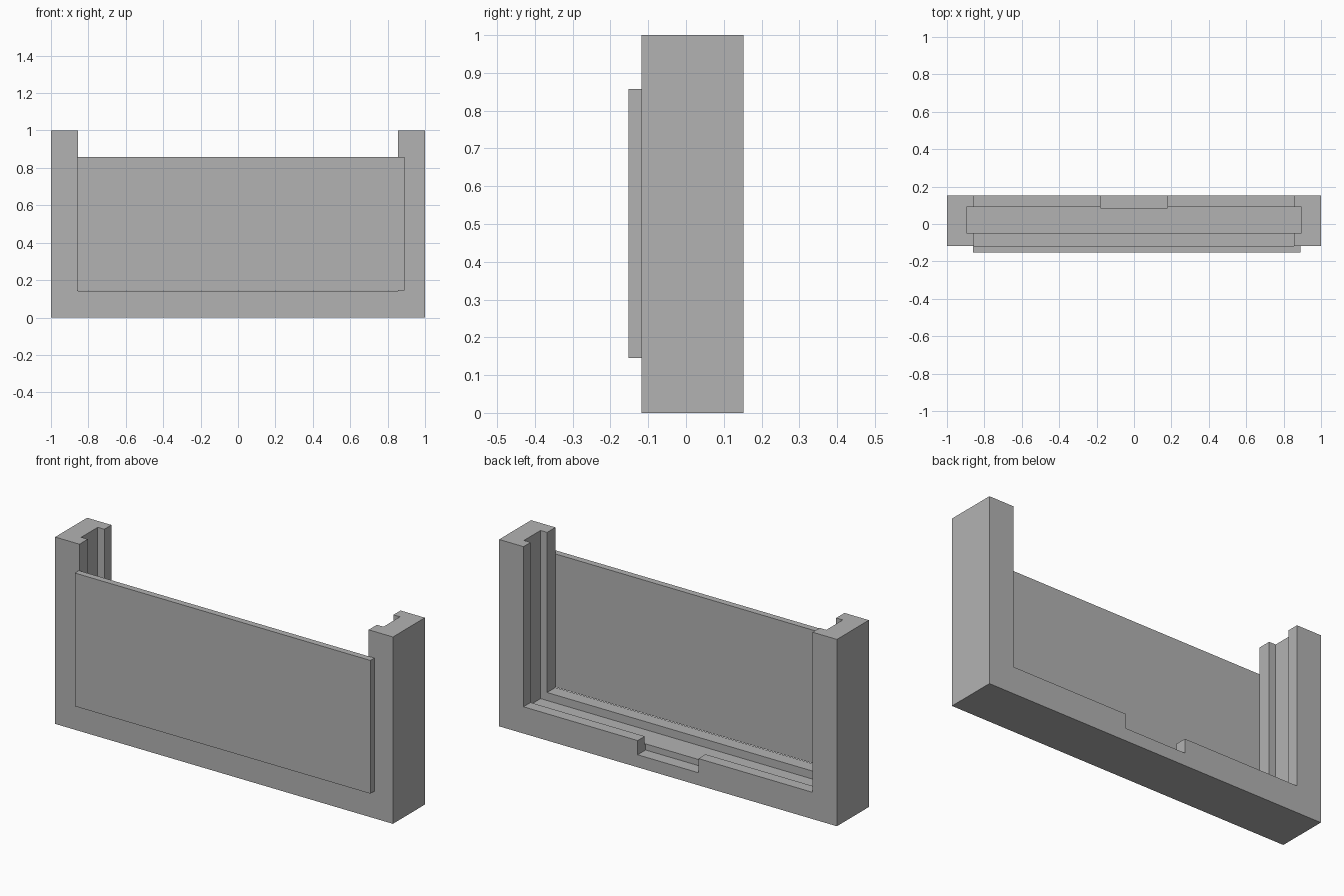
import bpy

cube = bpy.data.objects.get("Cube")
if cube:
    bpy.data.objects.remove(cube, do_unlink=True)

# Single plain grey finish
GREY = (0.45, 0.45, 0.45, 1.0)
grey = bpy.data.materials.new("plain_grey")
grey.use_nodes = True
grey.diffuse_color = GREY
grey.node_tree.nodes["Principled BSDF"].inputs["Base Color"].default_value = GREY


def box(name, x, y, z):
    """Box spanning the given (low, high) ranges."""
    spans = (x, y, z)
    bpy.ops.mesh.primitive_cube_add(size=1, location=[(a + b) / 2 for a, b in spans])
    obj = bpy.context.object
    obj.name = name
    obj.scale = [b - a for a, b in spans]
    bpy.ops.object.transform_apply(location=False, rotation=False, scale=True)
    obj.data.materials.append(grey)
    return obj


def cut(target, cutter):
    """Subtract the cutter from the target, then remove the cutter."""
    cutter.hide_render = True
    mod = target.modifiers.new("cut", "BOOLEAN")
    mod.operation = "DIFFERENCE"
    mod.solver = "EXACT"
    mod.object = cutter
    bpy.context.view_layer.objects.active = target
    bpy.ops.object.modifier_apply(modifier=mod.name)
    bpy.data.objects.remove(cutter, do_unlink=True)


FRONT, BACK = -0.118, 0.152
SILL = 0.143
ABOVE = 1.2

# U-shaped frame: opening, slide-in groove, and finger notch in the rear sill
frame = box("frame", (-1, 1), (FRONT, BACK), (0, 1))
cut(frame, box("opening", (-0.856, 0.856), (-0.5, 0.5), (SILL, ABOVE)))
cut(frame, box("groove", (-0.895, 0.895), (-0.048, 0.092), (0.1, ABOVE)))
cut(frame, box("notch", (-0.18, 0.18), (0.085, 0.5), (0.067, ABOVE)))

# Thin panel closing the front of the opening, set slightly to one side
box("front_panel", (-0.86, 0.89), (-0.152, FRONT), (0.145, 0.858))
